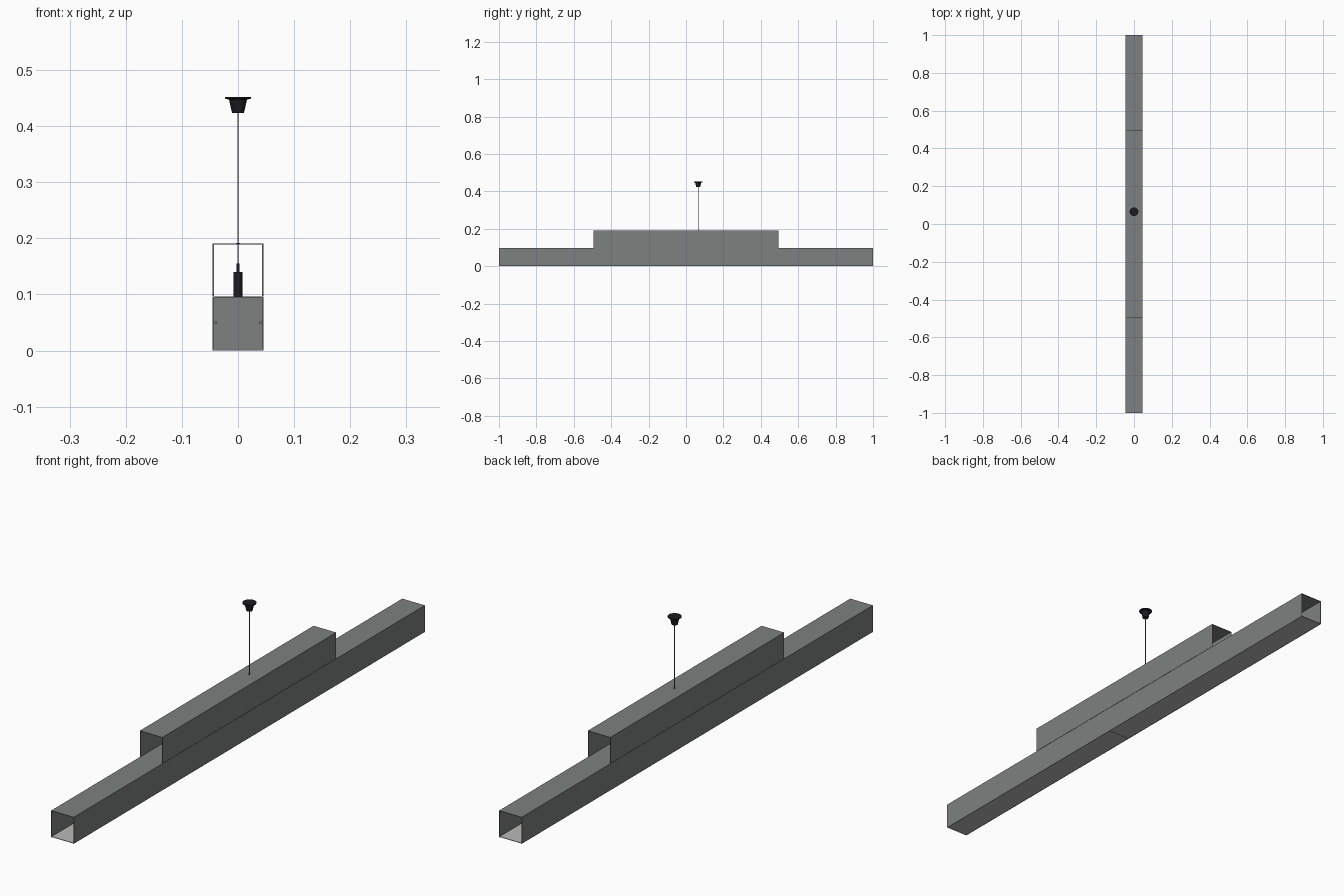
import bpy, bmesh
from math import radians
from mathutils import Matrix

cube = bpy.data.objects.get("Cube")
if cube:
    bpy.data.objects.remove(cube, do_unlink=True)


def material(name, r, g, b):
    m = bpy.data.materials.new(name)
    m.use_nodes = True
    m.diffuse_color = (r, g, b, 1)
    m.node_tree.nodes["Principled BSDF"].inputs["Base Color"].default_value = (r, g, b, 1)
    return m


grey = material("grey metal", 0.20, 0.22, 0.21)
pale = material("pale diffuser", 0.50, 0.48, 0.48)
black = material("black plastic", 0.012, 0.012, 0.014)
steel = material("steel cable", 0.16, 0.16, 0.19)


def finish(name, bm, mat):
    bmesh.ops.recalc_face_normals(bm, faces=bm.faces)
    mesh = bpy.data.meshes.new(name)
    bm.to_mesh(mesh)
    bm.free()
    mesh.materials.append(mat)
    ob = bpy.data.objects.new(name, mesh)
    bpy.context.collection.objects.link(ob)
    return ob


def box(name, lo, hi, mat):
    bm = bmesh.new()
    size = [b - a for a, b in zip(lo, hi)]
    mid = [(a + b) / 2 for a, b in zip(lo, hi)]
    bmesh.ops.create_cube(bm, size=1, matrix=Matrix.Translation(mid) @ Matrix.Diagonal((*size, 1)))
    return finish(name, bm, mat)


def channel(name, z0, z1, half_length, mat):
    """Extrude a thin upside-down U profile along y."""
    w, t = HALF, WALL
    profile = [(-w, z0), (-w, z1), (w, z1), (w, z0),
               (w - t, z0), (w - t, z1 - t), (t - w, z1 - t), (t - w, z0)]
    bm = bmesh.new()
    face = bm.faces.new([bm.verts.new((x, -half_length, z)) for x, z in profile])
    out = bmesh.ops.extrude_face_region(bm, geom=[face])
    moved = [v for v in out["geom"] if isinstance(v, bmesh.types.BMVert)]
    bmesh.ops.translate(bm, verts=moved, vec=(0, 2 * half_length, 0))
    return finish(name, bm, mat)


def turned(name, profile, y, mat, sides=24):
    """Revolve a radius/height profile about a vertical axis."""
    bm = bmesh.new()
    rings = []
    for r, z in profile:
        ring = bmesh.ops.create_circle(bm, segments=sides, radius=r,
                                       matrix=Matrix.Translation((0, y, z)))["verts"]
        rings.append(ring)
    for a, b in zip(rings, rings[1:]):
        for i in range(sides):
            j = (i + 1) % sides
            bm.faces.new((a[i], a[j], b[j], b[i]))
    bm.faces.new(rings[0])
    bm.faces.new(rings[-1])
    ob = finish(name, bm, mat)
    bpy.ops.object.select_all(action="DESELECT")
    ob.select_set(True)
    bpy.context.view_layer.objects.active = ob
    bpy.ops.object.shade_smooth_by_angle(angle=radians(30))
    return ob


HALF, WALL = 0.045, 0.002
SPLIT, HANG = -0.085, 0.065
MID, TOP = 0.096, 0.191

# Two stacked channels, the upper one half as long
channel("lower_housing", 0, MID, 1.0, grey)
channel("upper_housing", MID + 0.001, TOP, 0.495, grey)

# Diffuser strips meeting at a narrow seam
inner = HALF - WALL
for name, y0, y1 in (("front_diffuser", -1, SPLIT - 0.001), ("back_diffuser", SPLIT + 0.001, 1)):
    box(name, (-inner, y0, 0.0005), (inner, y1, 0.0025), pale)

# Internal divider and its small side clips
box("divider", (-inner, SPLIT - 0.002, 0.003), (inner, SPLIT + 0.002, MID - WALL), grey)
for name, s in (("left_clip", 1), ("right_clip", -1)):
    xs = sorted((s * inner, s * (inner - 0.005)))
    box(name, (xs[0], SPLIT - 0.02, 0.047), (xs[1], SPLIT + 0.02, 0.052), grey)

# Suspension hardware
turned("cable_grip", [(0.008, MID), (0.008, 0.140), (0.003, 0.140), (0.003, 0.155)], HANG, black)
turned("cable", [(0.0013, 0.150), (0.0013, 0.430)], HANG, steel, 10)
turned("cable_bushing", [(0.004, TOP - 0.001), (0.004, TOP + 0.0006)], HANG, steel, 16)
turned("ceiling_canopy", [(0.0105, 0.423), (0.016, 0.447), (0.023, 0.449), (0.023, 0.452)], HANG, black)
